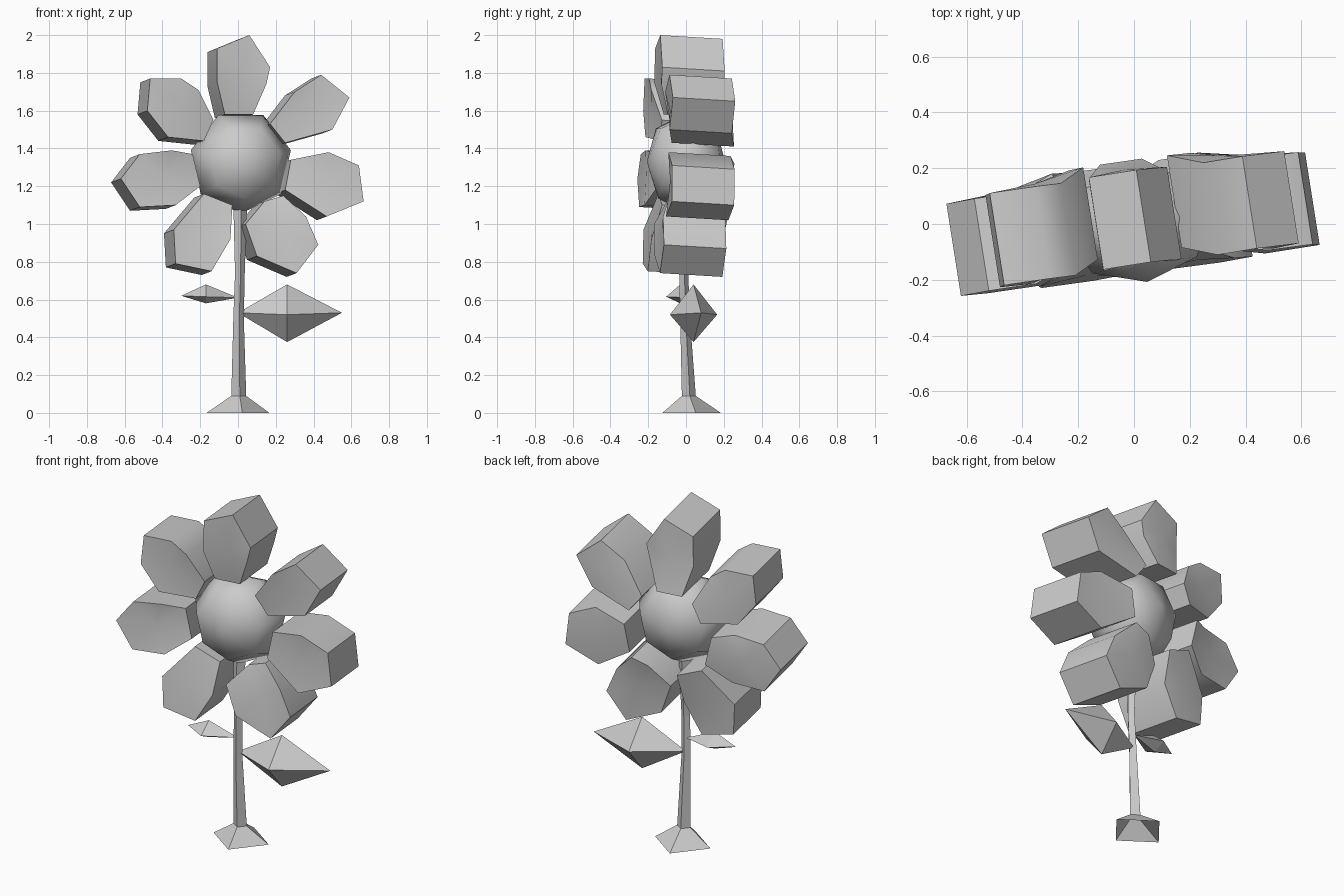
import bpy, bmesh, math
from mathutils import Vector, Matrix

if "Cube" in bpy.data.objects:
    bpy.data.objects.remove(bpy.data.objects["Cube"])

HUB = Vector((0.02, 1.33))          # flower centre in front view (x, z)
BACK = Vector((-0.052, 0.33, -0.02))  # petal thickness direction


def finish(bm, name, smooth=None):
    bmesh.ops.recalc_face_normals(bm, faces=bm.faces)
    mesh = bpy.data.meshes.new(name)
    bm.to_mesh(mesh)
    bm.free()
    ob = bpy.data.objects.new(name, mesh)
    bpy.context.collection.objects.link(ob)
    if smooth:
        bpy.ops.object.select_all(action='DESELECT')
        bpy.context.view_layer.objects.active = ob
        ob.select_set(True)
        bpy.ops.object.shade_smooth_by_angle(angle=math.radians(smooth))
    return ob


def petal(name, outline):
    """Thick petal: front outline on the turned flower plane, pushed back."""
    bm = bmesh.new()
    front = []
    for x, z in outline:
        inner = (Vector((x, z)) - HUB).length < 0.32
        y = -0.165 + 0.145 * x + 0.03 * (z - HUB.y)
        front.append(Vector((x, y + (0.05 if inner else 0), z)))
    mid = sum(front, Vector()) / len(front)
    rings = []
    for off in (Vector(), BACK):
        ring = [bm.verts.new(p + off) for p in front]
        c = bm.verts.new(mid + off)
        for i in range(len(ring)):
            bm.faces.new((ring[i - 1], ring[i], c))
        rings.append(ring)
    a, b = rings
    for i in range(len(a)):
        bm.faces.new((a[i - 1], a[i], b[i], b[i - 1]))
    return finish(bm, name, 40)


def leaf(name, base, tip, mid, top, bottom, width):
    """Faceted leaf: ridge above, keel below, a corner at each side."""
    bm = bmesh.new()
    m = Vector(mid)
    s, e = bm.verts.new(base), bm.verts.new(tip)
    ring = [bm.verts.new(m + Vector(d)) for d in
            ((0, 0, top), (0, width, 0), (0, 0, -bottom), (0, -width, 0))]
    for i in range(4):
        bm.faces.new((ring[i - 1], ring[i], s))
        bm.faces.new((ring[i - 1], ring[i], e))
    return finish(bm, name)


# Petals, clockwise from the top
outlines = {
    "petal_top": [(.06, 2), (.17, 1.83), (.15, 1.74), (.08, 1.58),
                  (-.07, 1.58), (-.11, 1.75), (-.11, 1.93)],
    "petal_upper_right": [(.44, 1.79), (.59, 1.67), (.5, 1.5), (.25, 1.43),
                          (.17, 1.53), (.3, 1.7)],
    "petal_right": [(.48, 1.38), (.64, 1.31), (.665, 1.12), (.47, 1.04),
                    (.25, 1.18), (.28, 1.34)],
    "petal_lower_right": [(.425, .89), (.31, .74), (.1, .83), (.04, 1),
                          (.14, 1.12), (.24, 1.15), (.36, 1.04)],
    "petal_lower_left": [(-.03, 1.1), (-.04, .92), (-.14, .75), (-.33, .79),
                         (-.34, .97), (-.18, 1.16)],
    "petal_left": [(-.2, 1.2), (-.33, 1.1), (-.52, 1.09), (-.62, 1.24),
                   (-.52, 1.37), (-.35, 1.39), (-.24, 1.37)],
    "petal_upper_left": [(-.13, 1.55), (-.18, 1.44), (-.37, 1.46), (-.48, 1.6),
                         (-.465, 1.77), (-.3, 1.77), (-.21, 1.71)],
}
for name, pts in outlines.items():
    petal(name, pts)

# Seven-sided domed flower centre, a corner pointing down
bm = bmesh.new()
bmesh.ops.create_uvsphere(bm, u_segments=7, v_segments=4, radius=1)
low = min((v.co for v in bm.verts if abs(v.co.z) < 0.1), key=lambda c: c.y)
spin = Matrix.Rotation(-math.pi / 2 - math.atan2(low.y, low.x), 4, 'Z')
bm.transform(Matrix.Translation((0.015, 0, 1.33))
             @ Matrix.Rotation(math.radians(9), 4, 'Z')
             @ Matrix.Rotation(math.pi / 2, 4, 'X')
             @ Matrix.Diagonal((0.275, 0.275, 0.21, 1)) @ spin)
finish(bm, "flower_centre", 80)

# Four-sided stem flaring into an open foot, turned slightly
bm = bmesh.new()
prev = None
for x, y, z, r in ((0, .03, 0, .168), (.004, .015, .09, .04), (.003, -.005, .5, .028),
                   (.01, -.012, .74, .026), (.012, 0, 1.15, .038)):
    ring = []
    for i in range(4):
        a = math.radians(8) + i * math.tau / 4
        ring.append(bm.verts.new((x + r * math.cos(a), y + 0.93 * r * math.sin(a), z)))
    if prev:
        for i in range(4):
            bm.faces.new((prev[i - 1], prev[i], ring[i], ring[i - 1]))
    prev = ring
finish(bm, "stem")

# Leaves
leaf("leaf_right", (0, 0, .53), (.55, .08, .53), (.26, .04, .52), .16, .145, .125)
leaf("leaf_left", (0, 0, .61), (-.3, -.04, .62), (-.17, -.03, .615), .065, .035, .075)
